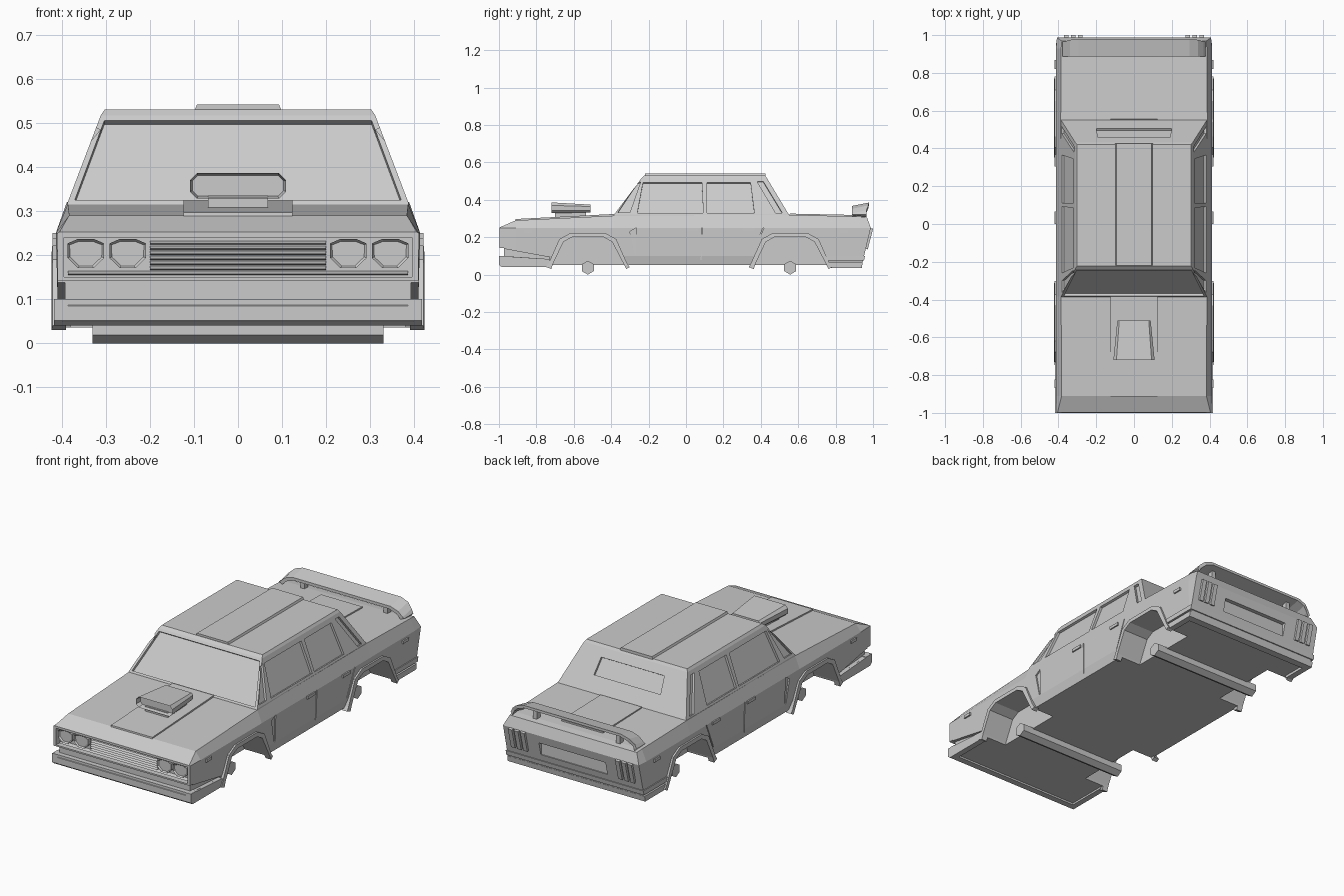
import bpy, bmesh
from math import sin, cos, pi
from mathutils import Vector as V

if "Cube" in bpy.data.objects:
    bpy.data.objects.remove(bpy.data.objects["Cube"])


def loft(name, rings, strip=False, inset=None):
    """Skin through equal-length rings, with capped ends."""
    bm = bmesh.new()
    vs = [[bm.verts.new(p) for p in r] for r in rings]
    n = len(rings[0])
    for a, b in zip(vs, vs[1:]):
        for i in range(n):
            j = (i + 1) % n
            bm.faces.new((a[i], a[j], b[j], b[i]))
    caps = []
    for r in (vs[0], vs[-1]):
        if strip:
            for i in range(n // 2 - 1):
                bm.faces.new((r[i], r[i + 1], r[n - 2 - i], r[n - 1 - i]))
        else:
            caps.append(bm.faces.new(r))
    bmesh.ops.recalc_face_normals(bm, faces=bm.faces)
    if inset:
        bmesh.ops.inset_individual(bm, faces=[caps[0]], thickness=inset[0], depth=inset[1])
    me = bpy.data.meshes.new(name)
    bm.to_mesh(me)
    bm.free()
    ob = bpy.data.objects.new(name, me)
    bpy.context.collection.objects.link(ob)
    return ob


def prism(name, pts, a, b, **kw):
    return loft(name, [[V(p) + V(a) for p in pts], [V(p) + V(b) for p in pts]], **kw)


def box(name, x0, x1, y0, y1, z0, z1):
    return prism(name, [(x0, y0, 0), (x1, y0, 0), (x1, y1, 0), (x0, y1, 0)], (0, 0, z0), (0, 0, z1))


def side(name, yz, x0, x1):
    return prism(name, [(0, y, z) for y, z in yz], (x0, 0, 0), (x1, 0, 0))


def cut(target, cutter):
    m = target.modifiers.new("cut", 'BOOLEAN')
    m.operation, m.solver, m.object = 'DIFFERENCE', 'EXACT', cutter
    bpy.context.view_layer.objects.active = target
    bpy.ops.object.modifier_apply(modifier=m.name)
    bpy.data.objects.remove(cutter)


# lower body hull: y at each of four levels, top half-width, top height
def ring(ys, wt, zt, wb=.413, zb=.25):
    h = [(.398, ys[0], .05), (.409, ys[1], .1), (wb, ys[2], zb), (wt, ys[3], zt)]
    return h + [(-x, y, z) for x, y, z in reversed(h)]


body = loft("lower_body", [
    ring([-.998] * 4, .405, .252, .41),
    ring([-.91] * 4, .383, .29),
    ring([-.385] * 4, .386, .315),
    ring([.55] * 4, .388, .32),
    ring([.93] * 4, .386, .31),
    ring([.94, .952, .988, .968], .382, .305, .408)], strip=True)

# wheel arches and flares
arch = [(-.195, .03), (-.185, .06), (-.13, .175), (-.085, .2), (.085, .2), (.13, .175), (.19, .06), (.205, .03)]
rim = [(-.222, .04), (-.21, .06), (-.152, .19), (-.093, .222), (.093, .222), (.152, .19), (.21, .06), (.224, .04)]
for end, yc in (("front", -.525), ("rear", .557)):
    inner = [(y + yc, z) for y, z in arch]
    outer = [(y + yc, z) for y, z in rim]
    for s in (-1, 1):
        cut(body, side("arch_cutter", inner, s * .27, s * .5))
        loft(end + "_arch_flare", [[(s * x, y, z) for (y, z), x in
             ((i, .39), (i, .423), (o, .421), (o, .39))] for i, o in zip(inner, outer)])
    # hexagonal axle
    side(end + "_axle", [(yc + .037 * cos(k * pi / 3 + pi / 6), .037 + .037 * sin(k * pi / 3 + pi / 6))
                         for k in range(6)], -.33, .33)

# recesses in the nose and tail, door seams
cut(body, box("grille_cutter", -.395, .395, -1.05, -.965, .15, .24))
cut(body, box("bumper_gap_cutter", -.5, .5, -1.05, -.972, .1, .142))
cut(body, prism("plate_cutter", [(-.2, 0, .135), (.2, 0, .135), (.2, 0, .205), (-.2, 0, .205)],
                (0, .955, 0), (0, 1.05, 0)))
for s in (-1, 1):
    cut(body, side("bumper_gap_cutter", [(-1.05, .152), (-.73, .093), (-.73, .083), (-1.05, .104)], s * .392, s * .5))
    cut(body, side("seam_cutter", [(.083, .25), (.088, .25), (.088, .13), (.078, .04), (.073, .04), (.083, .13)],
                   s * .404, s * .5))
    cut(body, side("fender_vent_cutter", [(-.30, .23), (-.265, .25), (-.265, .105), (-.275, .105)], s * .404, s * .5))
    cut(body, side("seam_cutter", [(.412, .25), (.417, .25), (.352, .105), (.347, .105)], s * .404, s * .5))

# grille slats
for k in range(7):
    z = .157 + k * .0115
    w = .385 if k < 1 else .2
    prism("grille_slat", [(0, -.985, z), (0, -.96, z + .008), (0, -.96, z - .003)], (-w, 0, 0), (w, 0, 0))

for s in (-1, 1):
    # twin headlights
    for x in (.345, .25):
        pts = [(s * x + .045 * cos(k * pi / 4 + pi / 8), 0, min(.237, .21 + .043 * sin(k * pi / 4 + pi / 8)))
               for k in range(8)]
        prism("headlight", pts, (0, -.992, 0), (0, -.955, 0), inset=(.006, -.008))
    # door handles and marker lights
    for y0, y1, z0, z1, n in ((0, .066, .234, .25, "door_handle"), (.305, .368, .234, .25, "door_handle"),
                              (-.868, -.822, .222, .238, "side_marker"), (.82, .868, .222, .238, "side_marker")):
        box(n, s * .40, s * .42, y0, y1, z0, z1)
    # tail light fins
    for x in (.285, .322, .359):
        side("tail_light", [(.94, .145), (.972, .135), (1, .245), (.96, .255)], s * (x - .012), s * (x + .012))
    # wrap-around bumper ends
    side("front_bumper_side", [(-1, .1), (-1, .052), (-.985, .04), (-.73, .04), (-.73, .083)], s * .385, s * .417)
    side("rear_bumper_side", [(.77, .036), (.935, .036), (.937, .066), (.757, .066)], s * .38, s * .413)
    side("rear_bumper_upper_side", [(.752, .075), (.945, .075), (.952, .1), (.74, .1)], s * .38, s * .414)

# bumper bars
side("front_bumper", [(-.985, .1), (-1, .085), (-1, .052), (-.985, .04), (-.95, .04), (-.95, .1)], -.417, .417)
side("rear_bumper", [(.9, .036), (.94, .036), (.945, .066), (.9, .066)], -.413, .413)
side("rear_bumper_upper", [(.9, .075), (.952, .075), (.957, .1), (.9, .1)], -.414, .414)


# cabin
def rect(x, y0, y1, z):
    return [(x, y0, z), (x, y1, z), (-x, y1, z), (-x, y0, z)]


cabin = loft("cabin", [rect(.388, -.392, .557, .305), rect(.386, -.385, .55, .32),
                       rect(.311, -.237, .432, .517), rect(.302, -.222, .422, .53)])


def lerp_y(z, y0, y1):
    return y0 + (z - .32) / .197 * (y1 - y0)


# windscreen and rear window recesses
cut(cabin, prism("windscreen_cutter", [(x, lerp_y(z, -.385, -.237), z) for x, z in
                 ((-.37, .325), (.37, .325), (.303, .505), (-.303, .505))], (0, .012, -.009), (0, -.08, .06)))
cut(cabin, prism("rear_window_cutter", [(x, lerp_y(z, .55, .432), z) for x, z in
                 ((-.2, .395), (.2, .395), (.19, .475), (-.19, .475))], (0, -.010, -.006), (0, .08, .05)))

# side window recesses
windows = [[(-.365, .332), (-.3, .332), (-.243, .495), (-.262, .487)],
           [(-.26, .33), (.092, .33), (.085, .492), (-.23, .492)],
           [(.112, .33), (.365, .33), (.345, .492), (.112, .492)],
           [(.48, .328), (.516, .328), (.413, .498), (.38, .498)]]
for s in (-1, 1):
    for w in windows:
        cut(cabin, prism("window_cutter", [(s * lerp_y(z, .386, .311), y, z) for y, z in w],
                         (-s * .012, 0, -.004), (s * .08, 0, .027)))

# raised centre stripes on bonnet, roof and boot
side("bonnet_stripe", [(-.915, .27), (-.912, .297), (-.385, .324), (-.385, .29)], -.124, .124)
prism("roof_stripe", [(-.1, 0, .525), (-.093, 0, .541), (.093, 0, .541), (.1, 0, .525)], (0, -.22, 0), (0, .425, 0))
side("boot_stripe", [(.55, .3), (.555, .326), (.89, .319), (.89, .29)], -.124, .124)


# bonnet scoop with hollow mouth
def octo(w, y, z0, z1, c=.016):
    return [(-w + c, y, z0), (w - c, y, z0), (w, y, z0 + c), (w, y, z1 - c),
            (w - c, y, z1), (-w + c, y, z1), (-w, y, z1 - c), (-w, y, z0 + c)]


loft("bonnet_scoop", [octo(.109, -.72, .328, .386), octo(.088, -.51, .333, .374, .01)], inset=(.006, -.03))
box("scoop_base", -.068, .068, -.7, -.535, .3, .335)

# boot spoiler: blade with drooping ends, on two posts
half = [(.378, .322, .965), (.368, .345, .965), (.34, .37, .975), (.295, .385, .978)]
span = half + [(-x, z, y) for x, z, y in reversed(half)]
loft("spoiler", [[(x, .888, z - .018 * (z > .33)), (x, y, z), (x * .97, y, z - .014),
                  (x * .97, .888, z - .03 * (z > .33) - .004)] for x, z, y in span])
for s in (-1, 1):
    box("spoiler_post", s * .238, s * .262, .91, .94, .3, .37)
